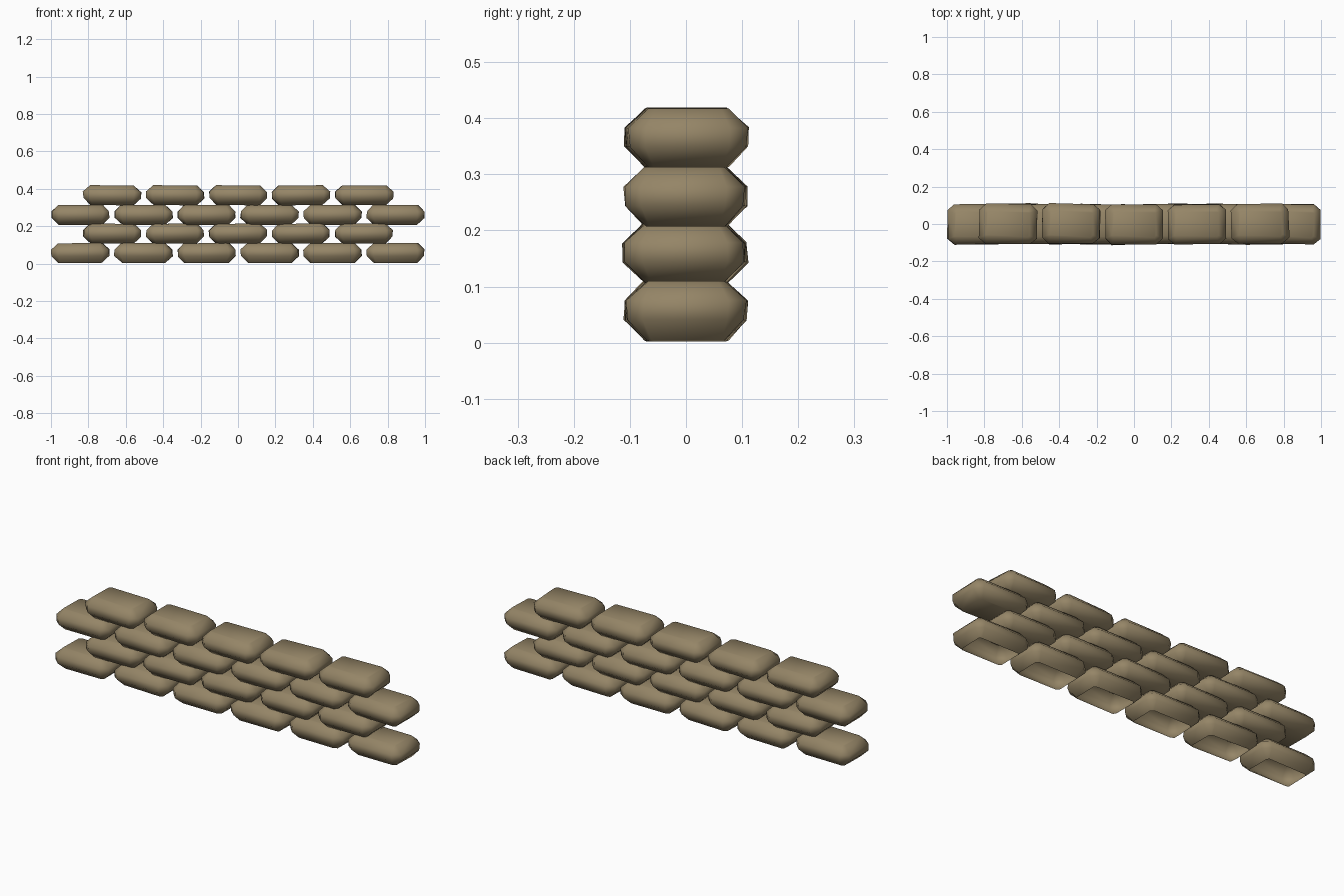
import bpy, bmesh, random
from mathutils import Vector, Matrix

if "Cube" in bpy.data.objects:
    bpy.data.objects.remove(bpy.data.objects["Cube"])

random.seed(4)
canvas = bpy.data.materials.new("tan canvas")
canvas.diffuse_color = (0.30, 0.235, 0.135, 1)
canvas.use_nodes = True
canvas.node_tree.nodes["Principled BSDF"].inputs["Base Color"].default_value = canvas.diffuse_color


def ring(hx, hy, z, cx, cy):
    """Rectangle with chamfered corners, counter-clockwise from above."""
    return [Vector((x, y, z)) for x, y in (
        (hx, -hy + cy), (hx, hy - cy), (hx - cx, hy), (-hx + cx, hy),
        (-hx, hy - cy), (-hx, -hy + cy), (-hx + cx, -hy), (hx - cx, -hy))]


def sandbag(name, x, z, open_bottom):
    bm = bmesh.new()
    rings = []
    # flat base, two bulging belts, flat top
    for hx, hy, h, cx, cy in ((0.115, 0.07, 0.003, 0.012, 0.01),
                              (0.154, 0.105, 0.04, 0.035, 0.03),
                              (0.154, 0.106, 0.074, 0.035, 0.03),
                              (0.118, 0.07, 0.109, 0.012, 0.01)):
        rings.append([bm.verts.new(p) for p in ring(hx, hy, h, cx, cy)])
    for low, high in zip(rings, rings[1:]):
        for i in range(8):
            j = (i + 1) % 8
            bm.faces.new((low[i], low[j], high[j], high[i]))
    bm.faces.new(rings[-1])
    if not open_bottom:
        bm.faces.new(rings[0][::-1])
    # slight slump so that no two bags match
    tilt = Matrix.Rotation(random.uniform(-0.025, 0.025), 4, 'Z') \
        @ Matrix.Rotation(random.uniform(-0.012, 0.012), 4, 'Y')
    for v in bm.verts:
        v.co = tilt @ v.co
        v.co.x += random.uniform(-0.003, 0.003)
        v.co.y += random.uniform(-0.003, 0.003)
        v.co.z = max(v.co.z, 0.001)
    for f in bm.faces:
        f.smooth = True
    mesh = bpy.data.meshes.new(name)
    bm.to_mesh(mesh)
    bm.free()
    mesh.materials.append(canvas)
    bag = bpy.data.objects.new(name, mesh)
    bag.location = (x, random.uniform(-0.003, 0.003), z)
    bpy.context.collection.objects.link(bag)


# Four staggered courses of sandbags
for row, (count, z) in enumerate(((6, 0.0), (5, 0.104), (6, 0.204), (5, 0.309))):
    for i in range(count):
        x = (i - (count - 1) / 2) * 0.337
        sandbag(f"sandbag_row{row + 1}_{i + 1}", x, z, row == 0)
